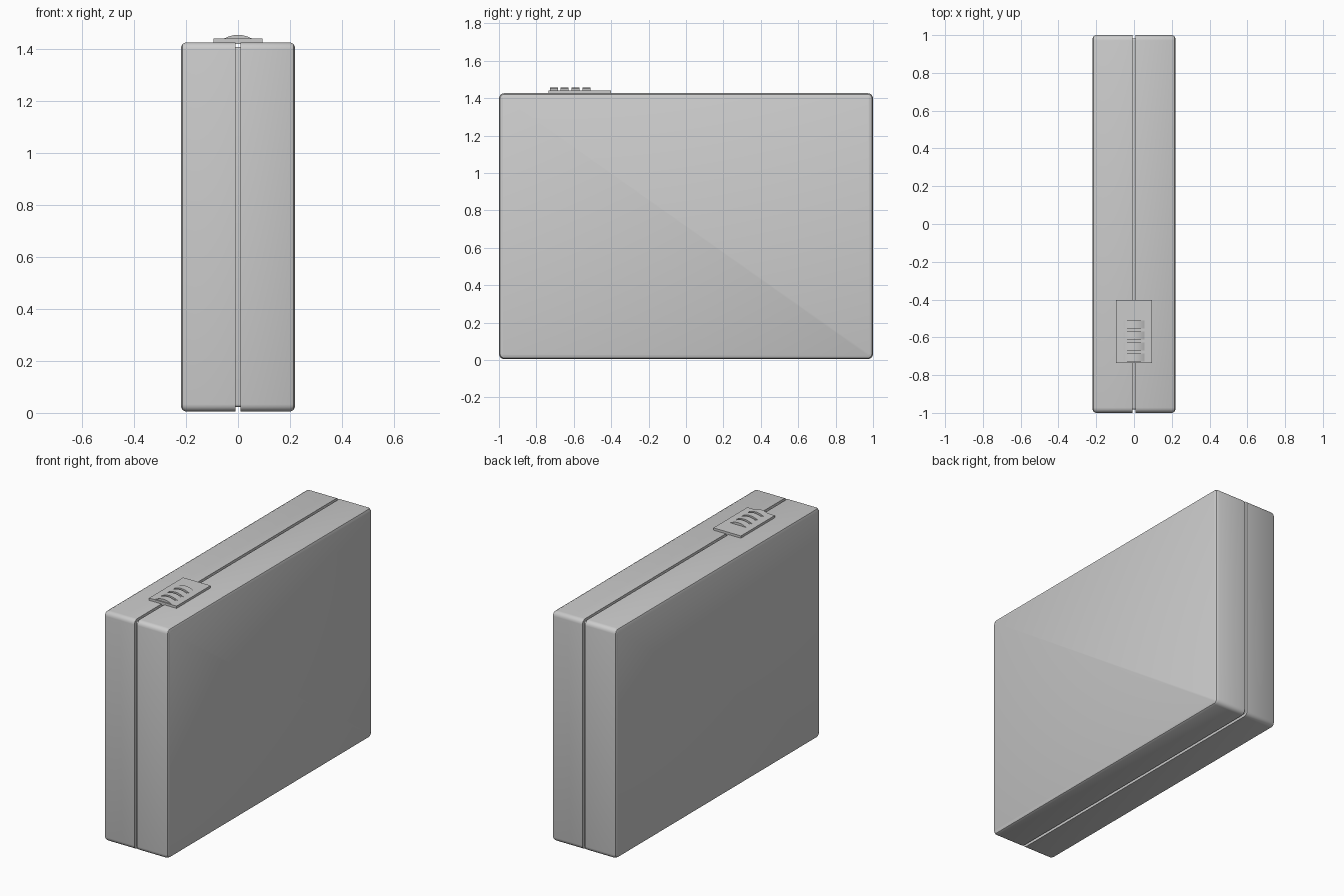
import bpy, bmesh, math

if "Cube" in bpy.data.objects:
    bpy.data.objects.remove(bpy.data.objects["Cube"])

HALF_Y, Z0, Z1, RADIUS, SEGS = 1.0, 0.005, 1.427, 0.028, 4


def new_object(name, bm):
    bmesh.ops.recalc_face_normals(bm, faces=bm.faces)
    mesh = bpy.data.meshes.new(name)
    bm.to_mesh(mesh)
    bm.free()
    obj = bpy.data.objects.new(name, mesh)
    bpy.context.collection.objects.link(obj)
    return obj


def outline(bm, x, inset):
    """Rounded rectangle in the yz plane."""
    r = max(RADIUS - inset, 0.008)
    hy, hz, zc = HALF_Y - inset, (Z1 - Z0) / 2 - inset, (Z0 + Z1) / 2
    verts = []
    for i, (sy, sz) in enumerate([(1, 1), (-1, 1), (-1, -1), (1, -1)]):
        for k in range(SEGS + 1):
            a = math.radians(90 * (i + k / SEGS))
            verts.append(bm.verts.new((x, sy * (hy - r) + r * math.cos(a),
                                       zc + sz * (hz - r) + r * math.sin(a))))
    return verts


# Case: one half shell with bevelled rim and seam groove, mirrored
bm = bmesh.new()
stations = [(0, 0.018), (0.009, 0.018), (0.009, 0), (0.202, 0), (0.214, 0.006), (0.22, 0.02)]
loops = [outline(bm, x, d) for x, d in stations]
for a, b in zip(loops, loops[1:]):
    for i in range(len(a)):
        j = (i + 1) % len(a)
        bm.faces.new((a[i], a[j], b[j], b[i]))
bm.faces.new(loops[-1])
case = new_object("case_shell", bm)
# Open half shell: make sure the side face points outwards
if max(case.data.polygons, key=lambda p: p.area).normal.x < 0:
    case.data.flip_normals()
case.modifiers.new("Mirror", 'MIRROR').use_axis[0] = True


def extrude_profile(name, points, y0, y1):
    """Solid from an xz profile pushed along y."""
    bm = bmesh.new()
    front = [bm.verts.new((x, y0, z)) for x, z in points]
    back = [bm.verts.new((x, y1, z)) for x, z in points]
    bm.faces.new(front)
    bm.faces.new(back[::-1])
    for i in range(len(points)):
        j = (i + 1) % len(points)
        bm.faces.new((front[i], front[j], back[j], back[i]))
    return new_object(name, bm)


# Slide latch plate on top
latch = extrude_profile("latch_plate", [(-0.094, 1.42), (0.094, 1.42), (0.094, 1.441), (-0.094, 1.441)],
                        -0.735, -0.402)

# Arched grip ribs on the latch
arc = [(0.06 * t / 6, 1.456 - 0.018 * (t / 6) ** 2) for t in range(-6, 7)]
ribs = [extrude_profile(f"grip_rib_{i + 1}", arc, -0.728 + 0.058 * i, -0.685 + 0.058 * i)
        for i in range(4)]

for obj in [case] + ribs:
    bpy.ops.object.select_all(action='DESELECT')
    obj.select_set(True)
    bpy.context.view_layer.objects.active = obj
    bpy.ops.object.shade_smooth_by_angle(angle=math.radians(40))
